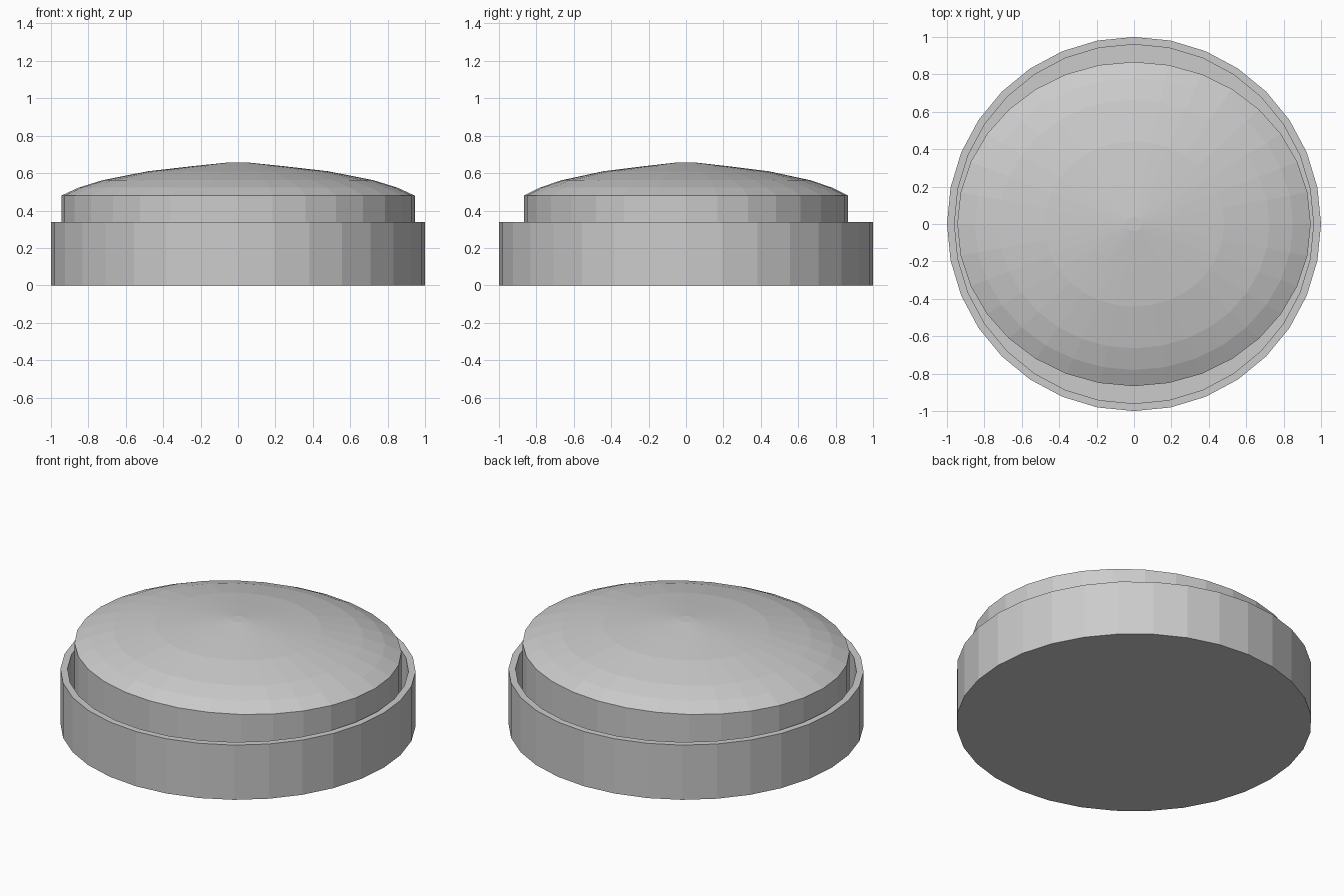
import bpy, bmesh, math

if "Cube" in bpy.data.objects:
    bpy.data.objects.remove(bpy.data.objects["Cube"])

SIDES = 32


def lathe(name, profile, sx=1.0, sy=1.0):
    """Revolve an open (radius, z) profile and cap both ends with flat n-gons."""
    bm = bmesh.new()
    rings = []
    for r, z in profile:
        ring = []
        for i in range(SIDES):
            a = 2 * math.pi * i / SIDES
            ring.append(bm.verts.new((r * sx * math.cos(a), r * sy * math.sin(a), z)))
        rings.append(ring)
    for lo, hi in zip(rings, rings[1:]):
        for i in range(SIDES):
            j = (i + 1) % SIDES
            bm.faces.new((lo[i], lo[j], hi[j], hi[i]))
    bm.faces.new(rings[0][::-1])
    bm.faces.new(rings[-1])
    bmesh.ops.recalc_face_normals(bm, faces=bm.faces)
    mesh = bpy.data.meshes.new(name)
    bm.to_mesh(mesh)
    bm.free()
    obj = bpy.data.objects.new(name, mesh)
    bpy.context.collection.objects.link(obj)
    return obj


# Round tray: closed bottom, thin wall, recessed floor
lathe("base_tray", [(1, 0), (1, 0.34), (0.96, 0.34), (0.96, 0.04)])

# Slightly oval domed insert sitting inside the tray
lathe("domed_insert",
      [(1, 0.04), (1, 0.48), (0.9, 0.523), (0.767, 0.562),
       (0.51, 0.61), (0.26, 0.637), (0.045, 0.658)],
      sx=0.945, sy=0.867)
